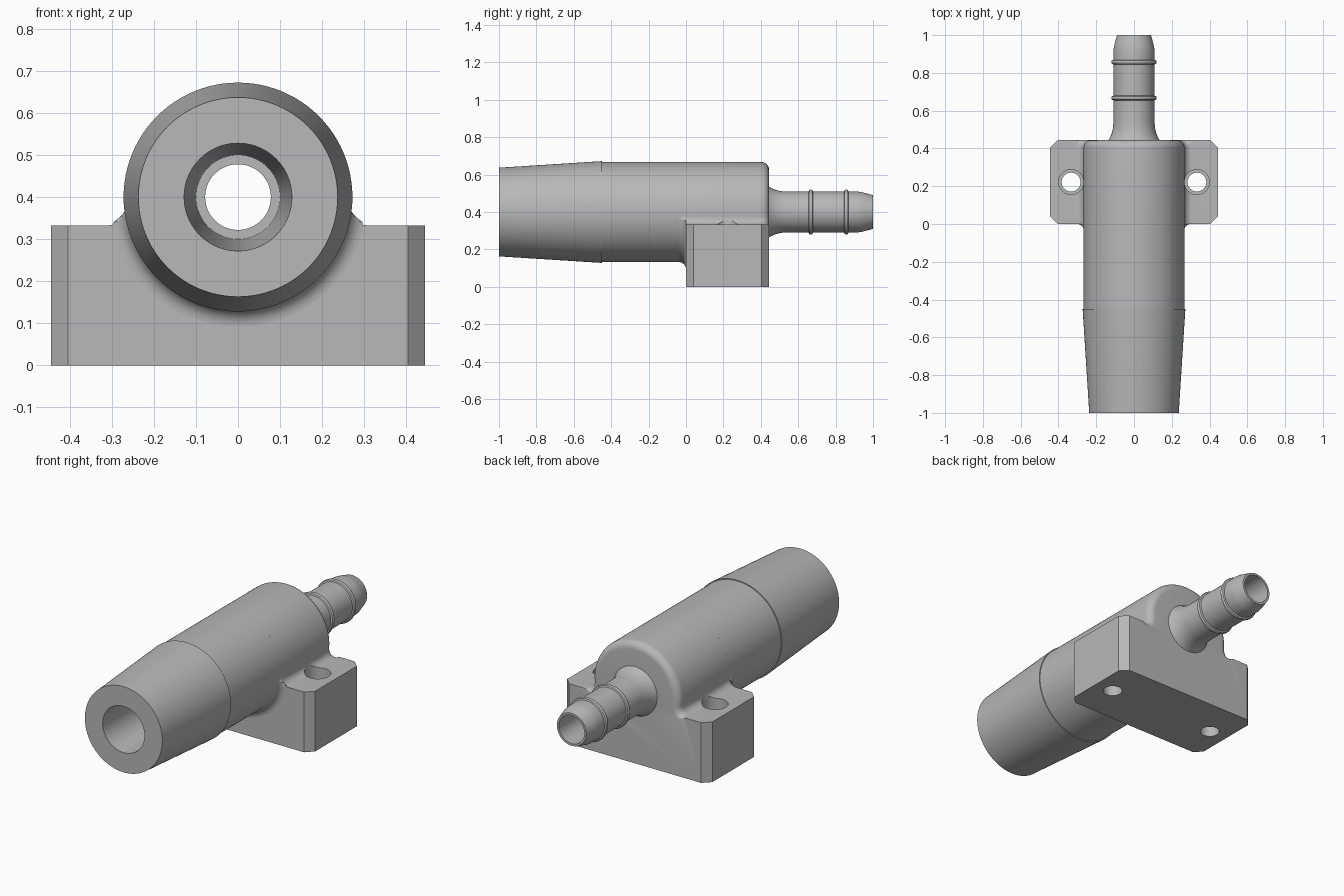
import bpy, bmesh
from math import sin, cos, pi, asin, hypot, atan2, radians

if "Cube" in bpy.data.objects:
    bpy.data.objects.remove(bpy.data.objects["Cube"])

AXIS = 0.40       # height of the tube axis
R = 0.267         # tube radius
F = 0.04          # fillet radius
W, D, H = 0.444, 0.444, 0.333   # half width, depth and height of the mount

grey = bpy.data.materials.new("plain grey")
grey.use_nodes = True
grey.diffuse_color = (0.48, 0.48, 0.48, 1)
grey.node_tree.nodes["Principled BSDF"].inputs["Base Color"].default_value = (0.48, 0.48, 0.48, 1)


def skin(name, rings, close_u=True, close_v=False, caps=False):
    """Skin a row of point rings with quads."""
    bm = bmesh.new()
    rows = [[bm.verts.new(p) for p in ring] for ring in rings]
    n = len(rows[0])
    pairs = list(zip(rows, rows[1:])) + ([(rows[-1], rows[0])] if close_v else [])
    for a, b in pairs:
        for i in range(n if close_u else n - 1):
            j = (i + 1) % n
            bm.faces.new((a[i], a[j], b[j], b[i]))
    if caps:
        bm.faces.new(rows[0])
        bm.faces.new(rows[-1])
    bmesh.ops.recalc_face_normals(bm, faces=bm.faces)
    me = bpy.data.meshes.new(name)
    bm.to_mesh(me)
    bm.free()
    ob = bpy.data.objects.new(name, me)
    bpy.context.collection.objects.link(ob)
    me.materials.append(grey)
    return ob


def activate(ob):
    bpy.ops.object.select_all(action='DESELECT')
    ob.select_set(True)
    bpy.context.view_layer.objects.active = ob


def smooth(ob):
    activate(ob)
    bpy.ops.object.shade_smooth_by_angle(angle=radians(25))


def cut(ob, radius, start, end, axis='Z', x=0, y=0):
    """Drill a round hole through an object."""
    mid, length = (start + end) / 2, end - start
    along_z = axis == 'Z'
    bpy.ops.mesh.primitive_cylinder_add(
        vertices=64, radius=radius, depth=length,
        location=(x, y, mid) if along_z else (0, mid, AXIS),
        rotation=(0 if along_z else pi / 2, 0, 0))
    cutter = bpy.context.object
    cutter.hide_render = True
    cutter.data.materials.append(grey)
    activate(ob)
    mod = ob.modifiers.new("hole", 'BOOLEAN')
    mod.operation, mod.solver, mod.object = 'DIFFERENCE', 'EXACT', cutter
    bpy.ops.object.modifier_apply(modifier=mod.name)
    bpy.data.objects.remove(cutter)


# Tube, hose tail and bore: one closed profile of (y, radius) turned on the axis
def ridge(y):
    return [(y - .012, .109), (y - .009, .117), (y - .003, .12),
            (y + .003, .12), (y + .009, .117), (y + .012, .109)]


profile = [(-1, .128), (-1, .237), (-.45, .272), (-.45, R), (0, R), (0, .12),
           (.43, .12), (.43, .135), (D, .135), (.46, .126), (.48, .118), (.51, .111), (.54, .109)]
profile += ridge(.667) + ridge(.857)
profile += [(.92, .109), (.94, .106), (.96, .101), (1, .09), (1, .078), (-.2, .078), (-.2, .1)]
SEG = 96
rings = [[(r * cos(2 * pi * i / SEG), y, AXIS + r * sin(2 * pi * i / SEG)) for i in range(SEG)]
         for y, r in profile]
tube = skin("tube_and_hose_tail", rings, close_v=True)
smooth(tube)

# Mount: block outline blended into the tube, swept along y
drop = H + F - AXIS                       # fillet centre relative to the axis
fx = (((R + F) ** 2) - drop ** 2) ** .5
tilt = atan2(drop, fx)

# Each outline point: x, z, outward normal, share of the rear rounding
right_fillet = []
for i in range(11):
    t = i / 10
    a = -pi / 2 + t * (tilt - pi / 2 + 0)  # from the block top up to the tube
    right_fillet.append((fx + F * cos(a), AXIS + drop + F * sin(a), -cos(a), -sin(a), min(1, 2 * t)))
arc = []
for i in range(1, 52):
    a = tilt + (pi - 2 * tilt) * i / 52
    arc.append((R * cos(a), AXIS + R * sin(a), cos(a), sin(a), 1))
left_fillet = [(-x, z, -nx, nz, w) for x, z, nx, nz, w in reversed(right_fillet)]
outline = [(-W, 0, 0, 0, 0), (W, 0, 0, 0, 0), (W, H, 0, 0, 0)]
outline += right_fillet + arc + left_fillet + [(-W, H, 0, 0, 0)]


def section(y, inset):
    half = W - max(0, F - y, y - (D - F))     # chamfered upright corners
    return [(max(-half, min(half, x - nx * inset * w)), y, z - nz * inset * w)
            for x, z, nx, nz, w in outline]


steps = [(0, 0), (F, 0)]
steps += [(D - F + F * sin(i * pi / 16), F * (1 - cos(i * pi / 16))) for i in range(9)]
mount = skin("mounting_block", [section(y, d) for y, d in steps], caps=True)
cut(mount, .115, -.1, .6, axis='Y')
for side in (-1, 1):
    cut(mount, .066, .2, .42, x=side * .333, y=.222)    # counterbore
    cut(mount, .05, -.1, .3, x=side * .333, y=.222)     # screw hole
smooth(mount)

# Hollow fillet where the underside of the tube meets the front of the mount
reach = atan2(H - AXIS, fx)
flare = []
for k in range(9):
    t = k * pi / 16
    ring = []
    for i in range(81):
        a = tilt - (pi + 2 * tilt) * i / 80
        below = min(tilt - a, a + pi + tilt)
        room = .046 * min(1, below / (tilt - reach)) ** 2
        r = R + min(F * (1 - cos(t)), room)
        ring.append((r * cos(a), F * (sin(t) - 1), AXIS + r * sin(a)))
    flare.append(ring)
fillet = skin("front_fillet", flare, close_u=False)
smooth(fillet)
